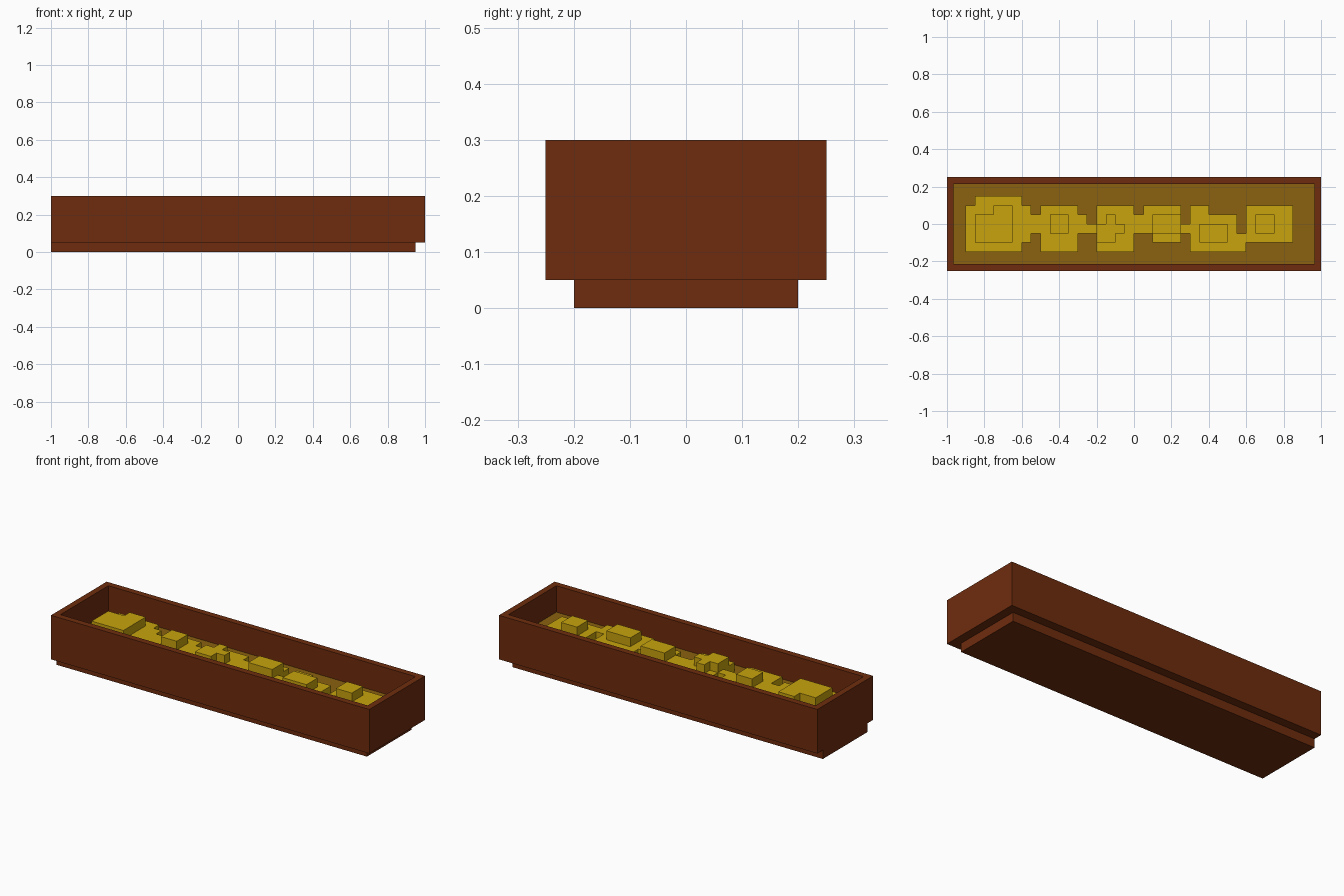
import bpy, bmesh

if "Cube" in bpy.data.objects:
    bpy.data.objects.remove(bpy.data.objects["Cube"])

U = 0.05  # block size


def material(name, r, g, b):
    lin = [((c / 255 + 0.055) / 1.055) ** 2.4 if c > 10 else c / 255 / 12.92 for c in (r, g, b)]
    m = bpy.data.materials.new(name)
    m.diffuse_color = (*lin, 1)
    m.use_nodes = True
    m.node_tree.nodes["Principled BSDF"].inputs["Base Color"].default_value = m.diffuse_color
    return m


WOOD = material("dark wood", 110, 44, 14)
FLOOR = material("dull gold", 139, 98, 16)
GOLD = material("bright gold", 200, 163, 14)


def finish(bm, name, *mats):
    bmesh.ops.recalc_face_normals(bm, faces=bm.faces)
    me = bpy.data.meshes.new(name)
    bm.to_mesh(me)
    bm.free()
    for m in mats:
        me.materials.append(m)
    ob = bpy.data.objects.new(name, me)
    bpy.context.collection.objects.link(ob)
    return ob


def box(bm, x0, x1, y0, y1, z0, z1):
    verts = bmesh.ops.create_cube(bm, size=1)["verts"]
    for v in verts:
        v.co = (x1 if v.co.x > 0 else x0, y1 if v.co.y > 0 else y0, z1 if v.co.z > 0 else z0)


def block_layer(name, rects, z0, z1, mat):
    """Raised layer covering a union of block rectangles (x0, x1, y0, y1)."""
    cells = {(x, y) for a, b, c, d in rects for x in range(a, b) for y in range(c, d)}
    bm = bmesh.new()

    def face(*pts):
        bm.faces.new([bm.verts.new((x * U, y * U, z)) for x, y, z in pts])

    for x, y in sorted(cells):
        corners = [(x, y), (x + 1, y), (x + 1, y + 1), (x, y + 1)]
        face(*[(*c, z1) for c in corners])
        for i, (dx, dy) in enumerate([(0, -1), (1, 0), (0, 1), (-1, 0)]):
            if (x + dx, y + dy) not in cells:
                p, q = corners[i], corners[(i + 1) % 4]
                face((*p, z0), (*q, z0), (*q, z1), (*p, z1))
    bmesh.ops.remove_doubles(bm, verts=bm.verts, dist=1e-4)
    bmesh.ops.dissolve_limit(bm, angle_limit=0.02, verts=bm.verts, edges=bm.edges)
    finish(bm, name, mat)


# Tray with a sunken, gold-coloured bottom
bm = bmesh.new()
box(bm, -1, 1, -0.25, 0.25, 0.05, 0.30)
top = max(bm.faces, key=lambda f: f.calc_center_median().z)
bmesh.ops.inset_region(bm, faces=[top], thickness=U)
pit = bmesh.ops.extrude_face_region(bm, geom=[top])["geom"]
bmesh.ops.translate(bm, verts=[g for g in pit if isinstance(g, bmesh.types.BMVert)], vec=(0, 0, -0.15))
if top.is_valid:
    bm.faces.remove(top)
for f in pit:
    if isinstance(f, bmesh.types.BMFace):
        f.material_index = 1
finish(bm, "tray", WOOD, FLOOR)

# Plinth, one block short at the right end
bm = bmesh.new()
box(bm, -1, 0.95, -0.2, 0.2, 0, 0.05)
finish(bm, "plinth", WOOD)

# Low spread of gold blocks, left to right
block_layer("gold_spread", [
    (-18, -17, -3, 2), (-17, -12, -3, 3), (-12, -11, -2, 2), (-11, -10, -1, 1),
    (-10, -6, -3, 2), (-6, -5, -1, 1), (-5, -4, -1, 0),
    (-4, 0, -3, 2), (0, 1, -1, 1),
    (1, 2, -1, 2), (2, 5, -2, 2), (5, 6, -1, 0),
    (6, 8, -3, 2), (8, 11, -3, 1), (11, 12, -3, -1), (12, 17, -2, 2),
], 0.15, 0.20, GOLD)

# Raised heaps on top of the spread
block_layer("gold_heaps", [
    (-17, -13, -2, 1), (-15, -13, 1, 2),
    (-9, -7, -1, 1),
    (-3, -2, 0, 1), (-4, -1, -1, 0), (-4, -2, -2, -1),
    (2, 5, -1, 1),
    (7, 10, -2, 0),
    (13, 15, -1, 1),
], 0.20, 0.25, GOLD)
